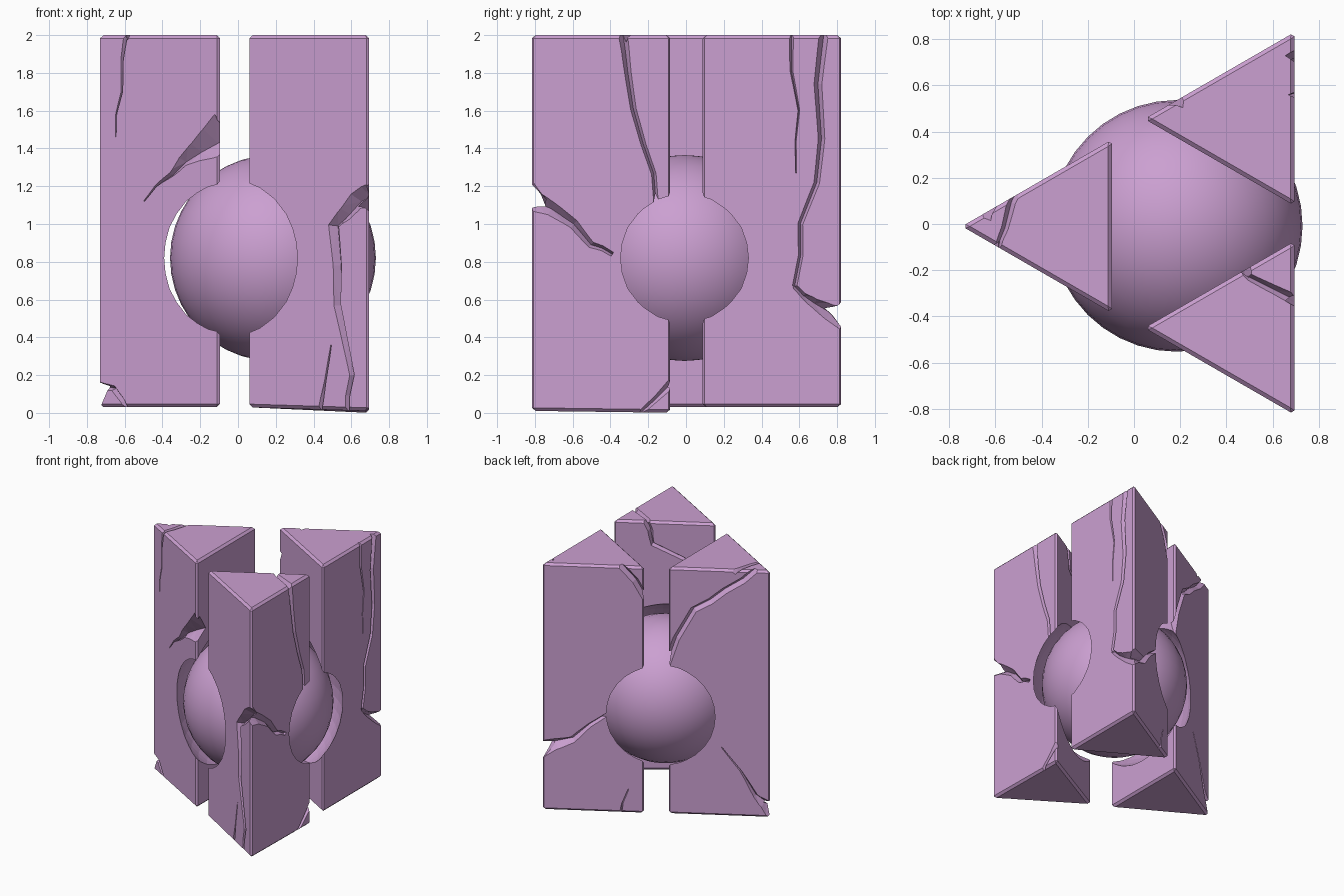
import bpy, bmesh, math, random
from mathutils import Vector

cube = bpy.data.objects.get("Cube")
if cube:
    bpy.data.objects.remove(cube)
random.seed(4)

colour = (0.6, 0.35, 0.64, 1)
mauve = bpy.data.materials.new("mauve_stone")
mauve.use_nodes = True
mauve.diffuse_color = colour
mauve.node_tree.nodes["Principled BSDF"].inputs["Base Color"].default_value = colour

TOP = 2.0
RADIUS = 0.433
CHAMFER = 0.017
CORE = Vector((0.185, -0.008, 0.82))
UP = Vector((0, 0, 1))

# Groove widths, and positions just past the edges of a face
HAIR, THIN, WIDE, NOTCH, GASH = 0.008, 0.028, 0.05, 0.12, 0.2
START, END, ABOVE, BELOW = -0.03, 1.03, TOP + 0.03, -0.02


def make_object(name, bm):
    bmesh.ops.recalc_face_normals(bm, faces=bm.faces)
    mesh = bpy.data.meshes.new(name)
    bm.to_mesh(mesh)
    bm.free()
    mesh.materials.append(mauve)
    obj = bpy.data.objects.new(name, mesh)
    bpy.context.collection.objects.link(obj)
    return obj


def carve(target, cutter):
    cutter.hide_render = True
    mod = target.modifiers.new("carve", 'BOOLEAN')
    mod.operation = 'DIFFERENCE'
    mod.solver = 'EXACT'
    mod.object = cutter
    bpy.context.view_layer.objects.active = target
    bpy.ops.object.modifier_apply(modifier=mod.name)
    bpy.data.objects.remove(cutter)


def ball(name, radius, segments):
    bm = bmesh.new()
    bmesh.ops.create_uvsphere(bm, u_segments=segments, v_segments=segments // 2, radius=radius)
    bmesh.ops.translate(bm, verts=bm.verts, vec=CORE)
    return make_object(name, bm)


# Triangular pillar with chamfered edges and a round hollow facing the ball;
# returns the origin, across and up directions of each side and the top
def pillar(name, centre, bottoms):
    corners = [Vector((centre[0] + RADIUS * math.cos(a), centre[1] + RADIUS * math.sin(a), 0))
               for a in (math.pi, -math.pi / 3, math.pi / 3)]
    bm = bmesh.new()
    low = [bm.verts.new(c + UP * z) for c, z in zip(corners, bottoms)]
    high = [bm.verts.new(c + UP * TOP) for c in corners]
    bm.faces.new(low[::-1])
    bm.faces.new(high)
    planes = {"top": (UP * TOP, Vector((1, 0, 0)), Vector((0, 1, 0)))}
    for i, face in enumerate(("front", "side", "back")):
        j = (i + 1) % 3
        bm.faces.new((low[i], low[j], high[j], high[i]))
        planes[face] = (corners[i], corners[j] - corners[i], UP)
    bmesh.ops.bevel(bm, geom=bm.edges[:], offset=CHAMFER, segments=1, affect='EDGES')
    body = make_object(name, bm)
    carve(body, ball("hollow_cutter", 0.613, 48))
    return body, planes


# Jagged V groove through points (fraction across the face, height),
# narrowing quickly from its first width to its last
def crack(stone, face, first, last, *points):
    body, planes = stone
    origin, across, up = planes[face]
    along = across.normalized()
    normal = along.cross(up)
    keys = [Vector((u * across.length, v)) for u, v in points]
    path = [keys[0]]
    for a, b in zip(keys, keys[1:]):
        step = b - a
        bend = Vector((-step.y, step.x)) * random.uniform(-0.08, 0.08)
        path += [(a + b) / 2 + bend, b]

    bm = bmesh.new()
    rings = []
    for i, p in enumerate(path):
        t = 1 - i / (len(path) - 1)
        width = last + (first - last) * t * t
        tangent = (path[min(i + 1, len(path) - 1)] - path[max(i - 1, 0)]).normalized()
        side = (up * tangent.x - along * tangent.y) * width
        centre = origin + along * p.x + up * p.y
        lip = centre + normal * CHAMFER
        root = centre - normal * (CHAMFER + width) * 0.6
        rings.append([bm.verts.new(v) for v in (lip + side * 0.7, lip - side * 0.7, root)])
    for a, b in zip(rings, rings[1:]):
        for k in range(3):
            m = (k + 1) % 3
            bm.faces.new((a[k], a[m], b[m], b[k]))
    bm.faces.new(rings[0])
    bm.faces.new(rings[-1][::-1])
    bmesh.ops.triangulate(bm, faces=bm.faces[:])
    carve(body, make_object("crack_cutter", bm))


# Left pillar and its cracks
left = pillar("left_pillar", (-0.312, -0.01), (0.03, 0.03, 0.03))
crack(left, "front", THIN, HAIR, (.24, ABOVE), (.2, 1.7), (.15, 1.46))
crack(left, "front", GASH, HAIR, (END, 1.47), (.8, 1.38), (.6, 1.26), (.38, 1.12))
crack(left, "front", WIDE, THIN, (START, .15), (.13, .13), (.26, BELOW))
crack(left, "back", WIDE, WIDE, (.88, ABOVE), (.55, 1.83), (.25, 1.67), (START, 1.18))
crack(left, "back", NOTCH, HAIR, (END, .08), (.85, .2), (.52, .58))
crack(left, "top", WIDE, THIN, (-.48, .2), (-.56, -.02), (-.59, -.13))

# Back pillar and its cracks
back = pillar("back_pillar", (0.478, 0.455), (0.03, 0.03, 0.03))
crack(back, "side", WIDE, THIN, (.87, ABOVE), (.85, 1.45), (.7, 1), (.66, .67))
crack(back, "side", NOTCH, THIN, (END, .5), (.8, .58), (.66, .67))
crack(back, "side", THIN, HAIR, (.64, ABOVE), (.69, 1.6), (.67, 1.27))
crack(back, "back", NOTCH, THIN, (START, .51), (.3, .6), (.65, .82))
crack(back, "back", WIDE, WIDE, (.74, ABOVE), (END, 1.72))
crack(back, "back", THIN, HAIR, (.76, BELOW), (.84, .22))

# Front pillar and its cracks
front = pillar("front_pillar", (0.478, -0.45), (0.03, 0.01, 0.0))
crack(front, "front", NOTCH, THIN, (END, 1.15), (.89, 1.12), (.71, .99), (.74, .57),
      (.86, .2), (.82, BELOW))
crack(front, "front", THIN, HAIR, (.59, BELOW), (.69, .36))
crack(front, "side", NOTCH, THIN, (START, 1.16), (.15, 1.08), (.43, .89), (.58, .84))
crack(front, "side", WIDE, THIN, (.65, ABOVE), (.69, 1.8), (.8, 1.42), (.89, 1.1))
crack(front, "side", WIDE, THIN, (END, .18), (.75, BELOW))
crack(front, "back", WIDE, THIN, (.3, ABOVE), (.38, 1.82), (.95, 1.55))
crack(front, "top", WIDE, THIN, (.72, -.34), (.5, -.23), (.43, -.17))

# Smooth central ball
core = ball("core_ball", 0.545, 40)
for poly in core.data.polygons:
    poly.use_smooth = True
